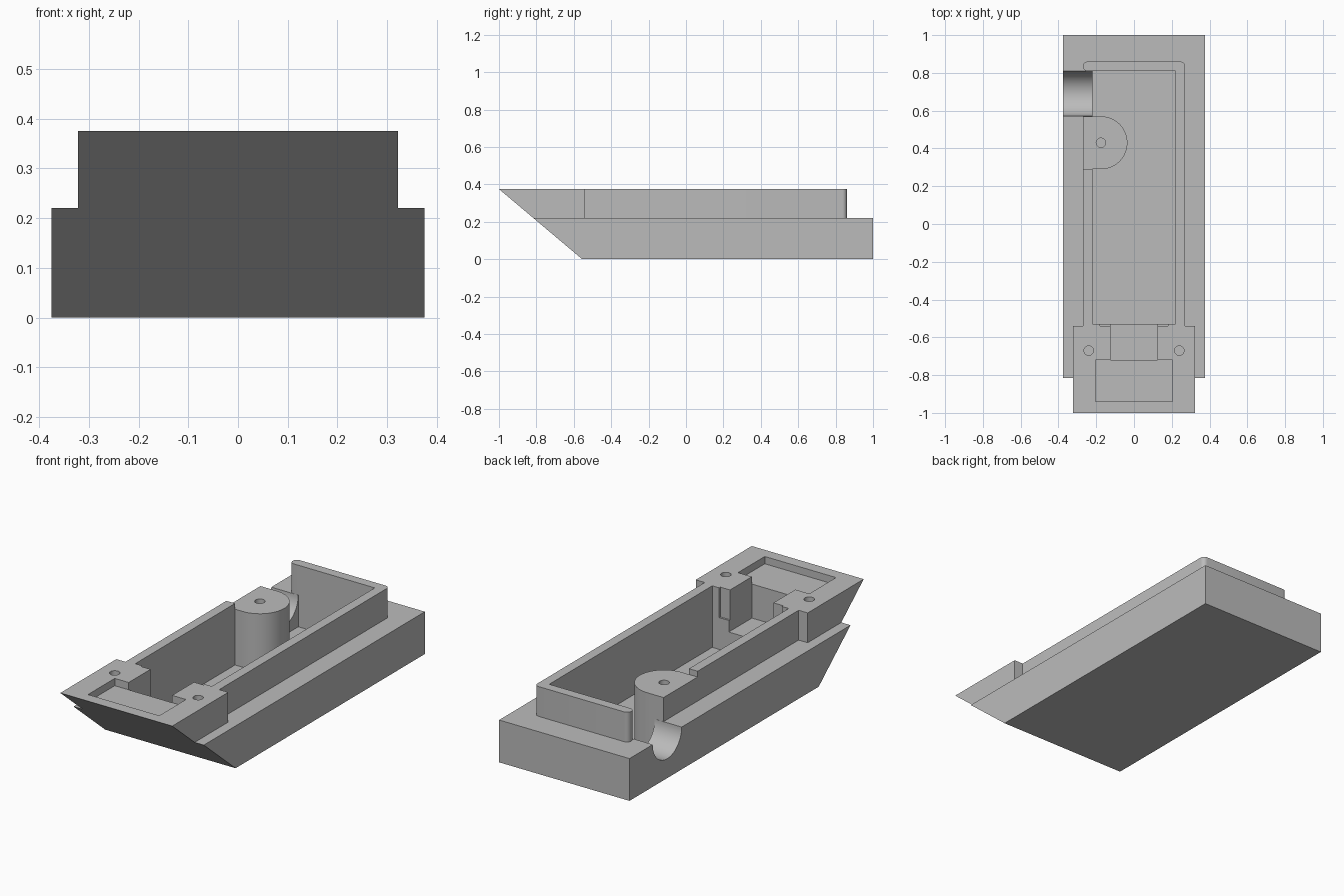
import bpy
import bmesh
from math import cos, sin, pi, radians
from mathutils import Matrix

if "Cube" in bpy.data.objects:
    bpy.data.objects.remove(bpy.data.objects["Cube"])

GREY = (0.5, 0.5, 0.5, 1)
mat = bpy.data.materials.new("plain grey")
mat.use_nodes = True
mat.diffuse_color = GREY
mat.node_tree.nodes["Principled BSDF"].inputs["Base Color"].default_value = GREY

RIM, DECK, FLOOR = 0.375, 0.22, 0.055


def finish(name, bm):
    bmesh.ops.recalc_face_normals(bm, faces=bm.faces)
    mesh = bpy.data.meshes.new(name)
    bm.to_mesh(mesh)
    bm.free()
    mesh.materials.append(mat)
    obj = bpy.data.objects.new(name, mesh)
    bpy.context.collection.objects.link(obj)
    return obj


def prism(name, outline, z0, z1):
    """Extrude a plan outline upwards."""
    bm = bmesh.new()
    face = bm.faces.new([bm.verts.new((x, y, z0)) for x, y in outline])
    top = bmesh.ops.extrude_face_region(bm, geom=[face])["geom"]
    verts = [v for v in top if isinstance(v, bmesh.types.BMVert)]
    bmesh.ops.translate(bm, verts=verts, vec=(0, 0, z1 - z0))
    return finish(name, bm)


def box(name, x0, x1, y0, y1, z0, z1):
    return prism(name, [(x0, y0), (x1, y0), (x1, y1), (x0, y1)], z0, z1)


def arc(cx, cy, r, start, end, steps):
    angles = [radians(start + (end - start) * i / steps) for i in range(steps + 1)]
    return [(cx + r * cos(a), cy + r * sin(a)) for a in angles]


def combine(body, part, operation):
    """Apply a boolean and discard the tool object."""
    part.hide_render = True
    mod = body.modifiers.new("boolean", "BOOLEAN")
    mod.operation, mod.solver, mod.object = operation, "EXACT", part
    bpy.context.view_layer.objects.active = body
    bpy.ops.object.modifier_apply(modifier=mod.name)
    bpy.data.objects.remove(part)


# Base, raised front block and rim walls
body = box("hull_tray", -0.375, 0.375, -0.95, 1, 0, DECK)
r = 0.024
back_rim = ([(0.27, -0.6)]
            + arc(0.27 - r, 0.86 - r, r, 0, 90, 6)
            + arc(-0.27 + r, 0.86 - r, r, 90, 180, 6)
            + arc(-0.27 + r, 0.81 + r, r, 180, 270, 6)
            + [(-0.22, 0.81), (-0.22, 0.78), (0.18, 0.78), (0.18, -0.6)])
for part in (box("front_block", -0.322, 0.322, -1.1, -0.54, 0.1, RIM),
             prism("back_rim", back_rim, 0.15, RIM),
             box("side_rim", -0.27, -0.18, -0.6, 0.29, 0.15, RIM)):
    combine(body, part, "UNION")

# Raked front end: a wedge along x, made as a prism and turned upright
wedge = prism("rake_cutter", [(-0.2585, -0.25), (-1.297, 0.625), (-1.6, 0.625), (-1.6, -0.25)], -0.6, 0.6)
wedge.data.transform(Matrix(((0, 0, 1, 0), (1, 0, 0, 0), (0, 1, 0, 0), (0, 0, 0, 1))))
combine(body, wedge, "DIFFERENCE")

# Main cavity, shallow front recess and the slot that joins them
for part in (box("cavity", -0.22, 0.22, -0.53, 0.81, FLOOR, 0.6),
             box("slot", -0.125, 0.125, -0.72, -0.5, 0.16, 0.6),
             box("recess", -0.205, 0.205, -0.94, -0.72, 0.337, 0.6)):
    combine(body, part, "DIFFERENCE")

# Half-round cable groove through the right wall
groove = prism("groove", arc(0, 0, 0.119, 0, 360, 64)[:-1], -0.5, -0.2)
groove.data.transform(Matrix(((0, 0, 1, 0), (1, 0, 0, 0.69), (0, 1, 0, DECK), (0, 0, 0, 1))))
combine(body, groove, "DIFFERENCE")

# Round-ended screw post against the right wall
post = [(-0.27, 0.29)] + arc(-0.175, 0.43, 0.14, -90, 90, 32) + [(-0.27, 0.57)]
combine(body, prism("post", post, 0.03, 0.345), "UNION")

# Screw holes
for x, y, bottom in ((-0.24, -0.67, 0.2), (0.24, -0.67, 0.2), (-0.175, 0.43, 0.15)):
    hole = prism("hole", arc(x, y, 0.025, 0, 360, 24)[:-1], bottom, 0.6)
    combine(body, hole, "DIFFERENCE")

bpy.ops.object.select_all(action="DESELECT")
body.select_set(True)
bpy.context.view_layer.objects.active = body
bpy.ops.object.shade_smooth_by_angle(angle=pi / 6)
